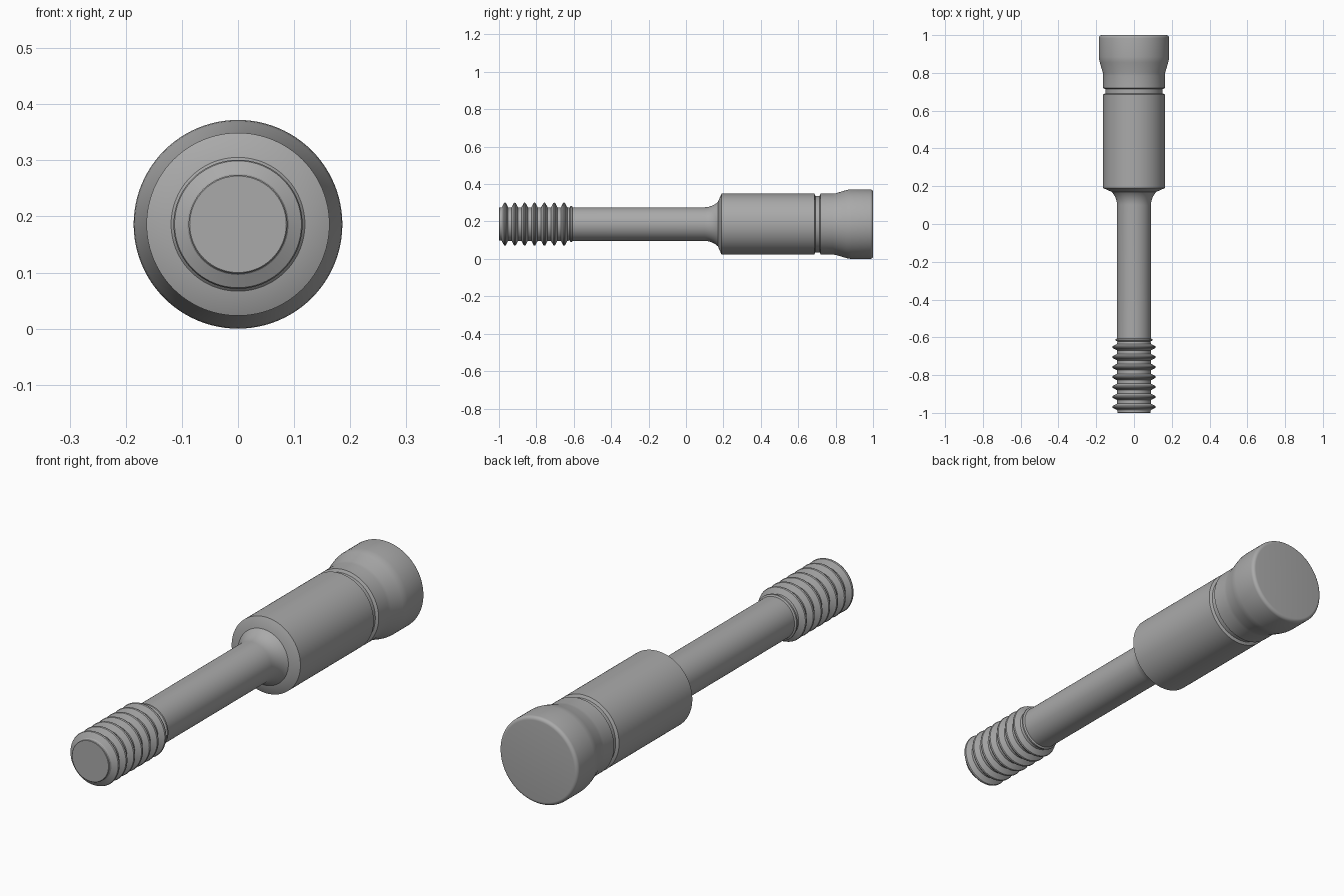
import bpy, bmesh, math

cube = bpy.data.objects.get("Cube")
if cube:
    bpy.data.objects.remove(cube, do_unlink=True)

AXIS_Z = 0.186
SEGMENTS = 96

steel = bpy.data.materials.new("plain grey steel")
steel.use_nodes = True
GREY = (0.4, 0.4, 0.4, 1)
steel.diffuse_color = GREY
steel.node_tree.nodes["Principled BSDF"].inputs["Base Color"].default_value = GREY


def arc(cy, cr, radius, start, end, steps=6):
    """Profile points (y, r) along a circular arc, angles in degrees."""
    angles = [math.radians(start + (end - start) * i / steps) for i in range(steps + 1)]
    return [(cy + radius * math.cos(a), cr + radius * math.sin(a)) for a in angles]


def lathe(name, profile):
    """Spin a profile of (y, radius) points about the long axis."""
    bm = bmesh.new()
    rings = []
    for y, r in profile:
        ring = []
        for i in range(SEGMENTS):
            a = 2 * math.pi * i / SEGMENTS
            ring.append(bm.verts.new((r * math.sin(a), y, AXIS_Z + r * math.cos(a))))
        rings.append(ring)
    for a, b in zip(rings, rings[1:]):
        for i in range(SEGMENTS):
            j = (i + 1) % SEGMENTS
            bm.faces.new((a[i], a[j], b[j], b[i]))
    bm.faces.new(rings[0])
    bm.faces.new(rings[-1])
    bmesh.ops.recalc_face_normals(bm, faces=bm.faces)
    mesh = bpy.data.meshes.new(name)
    bm.to_mesh(mesh)
    bm.free()
    mesh.materials.append(steel)
    obj = bpy.data.objects.new(name, mesh)
    bpy.context.collection.objects.link(obj)
    bpy.ops.object.select_all(action="DESELECT")
    obj.select_set(True)
    bpy.context.view_layer.objects.active = obj
    bpy.ops.object.shade_smooth_by_angle(angle=math.radians(28))
    return obj


# Threaded tip: evenly spaced ring ridges with narrow flat crests
ROOT, CREST, PITCH = 0.088, 0.115, 0.0527
thread = [(-1, 0.086), (-0.998, ROOT), (-0.988, ROOT)]
for k in range(7):
    c = -0.968 + k * PITCH
    thread += [(c - 0.017, ROOT + 0.002), (c - 0.005, CREST - 0.002), (c, CREST),
               (c + 0.005, CREST - 0.002), (c + 0.017, ROOT + 0.002)]
thread += [(-0.622, ROOT), (-0.617, 0.097), (-0.61, 0.097), (-0.606, 0.09)]

# Slim shank flowing through a fillet into the 45 degree shoulder
NECK, BODY = 0.09, 0.163
shank = [(-0.606, NECK)] + arc(0.1, NECK + 0.1, 0.1, 270, 315, 8)

# Thick body with shoulder, ending in a narrow groove
body = [shank[-1], (0.19, BODY), (0.686, BODY), (0.692, 0.151), (0.714, 0.151), (0.72, BODY)]

# Flared head with a rounded rim
head = [(0.72, BODY), (0.785, BODY), (0.8, 0.1645), (0.855, 0.181), (0.87, 0.1845),
        (0.885, 0.186)] + arc(0.985, 0.171, 0.015, 90, 0)

lathe("threaded_tip", thread)
lathe("shank", shank)
lathe("shoulder_and_body", body)
lathe("flared_head", head)
